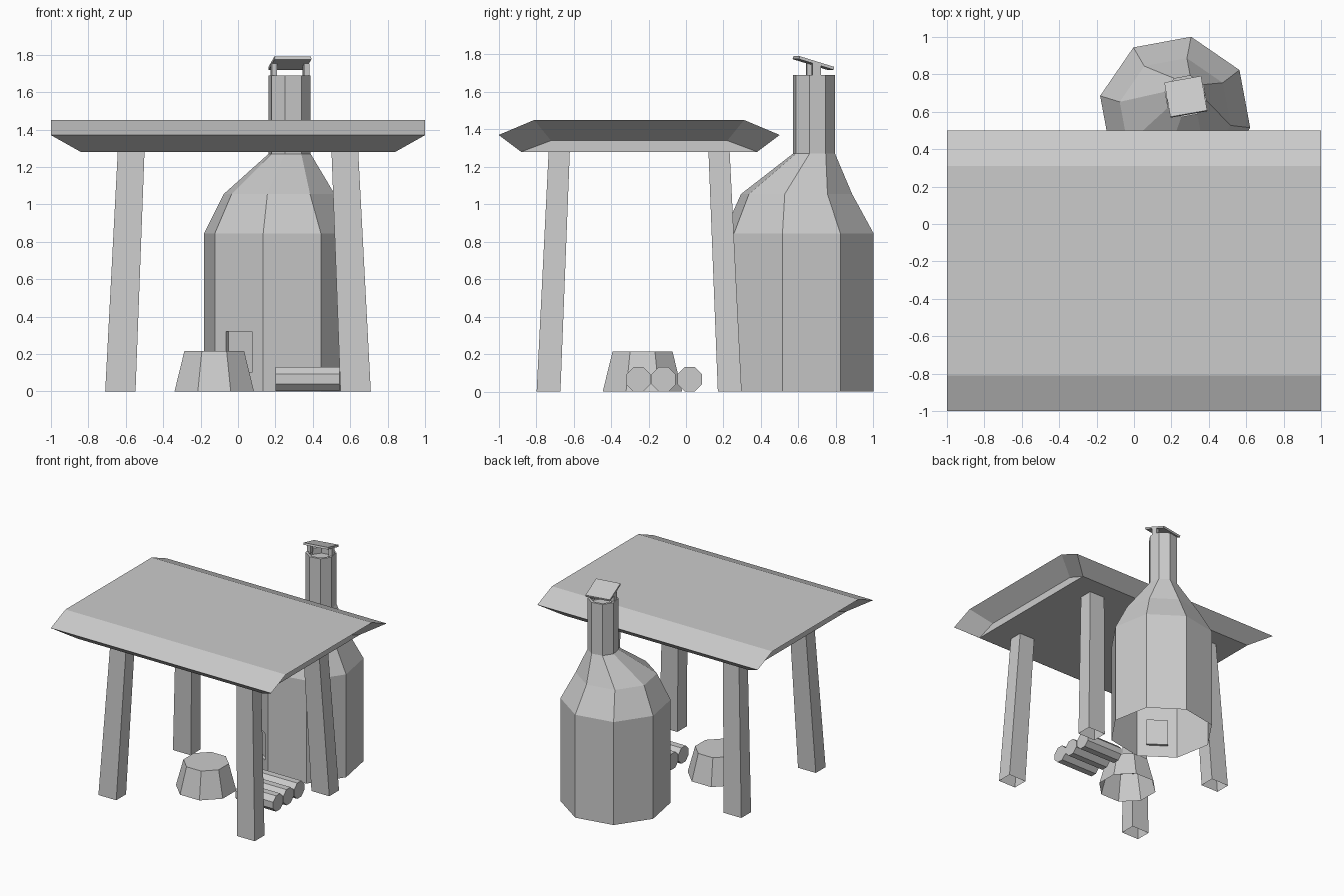
import bpy, bmesh
from math import sin, cos, radians
from mathutils import Matrix, Vector

if "Cube" in bpy.data.objects:
    bpy.data.objects.remove(bpy.data.objects["Cube"])


def finish(name, bm, loc=(0, 0, 0)):
    bmesh.ops.recalc_face_normals(bm, faces=bm.faces)
    me = bpy.data.meshes.new(name)
    bm.to_mesh(me)
    bm.free()
    ob = bpy.data.objects.new(name, me)
    ob.location = loc
    bpy.context.collection.objects.link(ob)
    return ob


def loft(rings, top=True, bottom=False):
    """Skin a list of equal-length point rings; returns bmesh, side faces, top face."""
    bm = bmesh.new()
    vs = [[bm.verts.new(p) for p in r] for r in rings]
    n = len(vs[0])
    sides = [[bm.faces.new((a[i], a[(i + 1) % n], b[(i + 1) % n], b[i])) for i in range(n)]
             for a, b in zip(vs, vs[1:])]
    lid = bm.faces.new(vs[-1]) if top else None
    if bottom:
        bm.faces.new(vs[0][::-1])
    return bm, sides, lid


def ring(cx, cy, r, z, phase=22.5, n=8):
    return [(cx + r * cos(radians(phase + 360 * i / n)),
             cy + r * sin(radians(phase + 360 * i / n)), z) for i in range(n)]


def rect(x0, x1, y0, y1, z):
    return [(x0, y0, z), (x1, y0, z), (x1, y1, z), (x0, y1, z)]


def box(name, size, matrix):
    bm = bmesh.new()
    bmesh.ops.create_cube(bm, size=1, matrix=matrix @ Matrix.Diagonal((*size, 1)))
    return finish(name, bm)


# Roof: bent outer slab joined to a smaller slab beneath, both lofted along x
bm = bmesh.new()


def profile(x, k, z_eave, z_top):
    pts = [(-.75, z_eave), (-.56, z_top), (.56, z_top), (.75, z_eave)]
    return [bm.verts.new((x * k, y * k, z)) for y, z in pts]


outer = [profile(s, 1, 1.37, 1.45) for s in (-1, 1)]
inner = [profile(s, .84, 1.28, 1.34) for s in (-1, 1)]
for i in range(3):
    bm.faces.new((outer[0][i], outer[1][i], outer[1][i + 1], outer[0][i + 1]))
    for o, n in zip(outer, inner):
        bm.faces.new((o[i], o[i + 1], n[i + 1], n[i]))
for i in (0, 3):
    bm.faces.new((outer[0][i], outer[1][i], inner[1][i], inner[0][i]))
for n in inner:
    bm.faces.new(n)
bm.faces.new((inner[0][0], inner[1][0], inner[1][3], inner[0][3]))
finish("roof", bm, (0, -.25, 0))

# Legs: one tapered, splayed post mirrored to four corners
bm, _, _ = loft([rect(.548, .71, .42, .547, 0), rect(.50, .643, .37, .483, 1.28)])
legs = finish("legs", bm, (0, -.25, 0))
mirror = legs.modifiers.new("mirror", 'MIRROR')
mirror.use_axis = (True, True, False)

# Kiln: eight-sided body narrowing into an off-centre chimney
ph = -12
bm, sides, lid = loft([ring(.22, .60, .41, 0, ph), ring(.22, .60, .41, .845, ph),
                       ring(.22, .59, .303, 1.055, ph), ring(.276, .683, .115, 1.27, ph),
                       ring(.276, .683, .115, 1.69, ph)])
# recessed stoke hole in the front left facet
door = min(sides[0], key=lambda f: (f.calc_center_median() - Vector((0, .29, .42))).length)
door.normal_update()
bmesh.ops.inset_individual(bm, faces=[door], thickness=.102, depth=0)
for v in door.verts:
    v.co.z = .32 if v.co.z > .4 else .10
side = bmesh.ops.extrude_discrete_faces(bm, faces=[door])["faces"][0]
d = Vector((.566, .824, 0)) * .022
bmesh.ops.translate(bm, verts=side.verts, vec=d)
# chimney mouth
lid.normal_update()
bmesh.ops.inset_individual(bm, faces=[lid], thickness=.02, depth=0)
mouth = bmesh.ops.extrude_discrete_faces(bm, faces=[lid])["faces"][0]
bmesh.ops.translate(bm, verts=mouth.verts, vec=(0, 0, -.05))
finish("kiln", bm)

# Chimney cover: tilted plate on two short posts
turn = Matrix.Translation((.277, .68, 0)) @ Matrix.Rotation(radians(10), 4, 'Z')
box("chimney_cover", (.2, .195, .016),
    turn @ Matrix.Translation((0, 0, 1.754)) @ Matrix.Rotation(radians(-17), 4, 'X'))
for s, label in ((-1, "left"), (1, "right")):
    box("cover_post_" + label, (.028, .045, .075),
        turn @ Matrix.Translation((s * .088, 0, 1.715)))

# Stump: tapered eight-sided block
bm, _, _ = loft([ring(0, 0, .23, 0), ring(0, 0, .173, .215)])
finish("stump", bm, (-.127, -.232, 0))

# Logs: three octagonal prisms lying along x
for i, y in enumerate((-.254, -.120, .020)):
    ends = [[(x, py, pz) for py, pz, _ in ring(y, .066, .07, 0)] for x in (.20, .543)]
    bm, _, _ = loft(ends, bottom=True)
    finish("log_%d" % (i + 1), bm)
